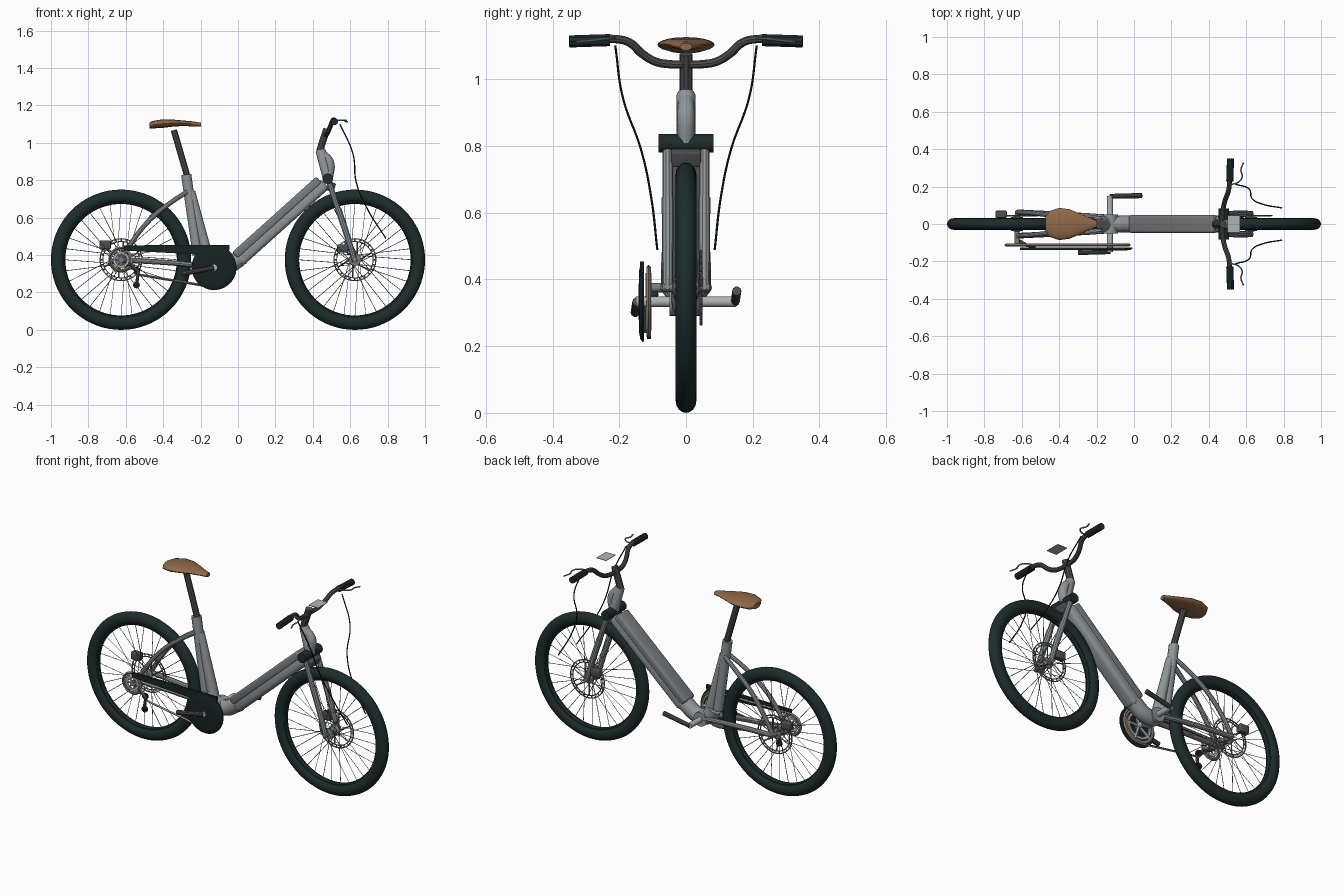
import bpy, bmesh, math
from mathutils import Vector, Matrix

cube = bpy.data.objects.get("Cube")
if cube:
    bpy.data.objects.remove(cube, do_unlink=True)


def material(name, color, rough=0.6):
    m = bpy.data.materials.new(name)
    m.use_nodes = True
    m.diffuse_color = (*color, 1)
    node = m.node_tree.nodes["Principled BSDF"]
    node.inputs["Base Color"].default_value = (*color, 1)
    node.inputs["Roughness"].default_value = rough
    return m


RUBBER = material("dark green black", (0.013, 0.025, 0.025))
GUARD = material("guard black", (0.009, 0.017, 0.018))
FRAME = material("frame grey", (0.28, 0.305, 0.32))
BATTERY = material("battery grey", (0.185, 0.2, 0.21))
DARK = material("dark metal", (0.075, 0.078, 0.08))
STEEL = material("steel", (0.2, 0.21, 0.21))
BROWN = material("saddle brown", (0.28, 0.14, 0.065))
CHAIN = material("chain tan", (0.27, 0.225, 0.15))
LIGHT = material("light grey", (0.42, 0.46, 0.47))
BLACK = material("cable black", (0.01, 0.011, 0.012))


def add(name, mesh, mat):
    """Link a mesh object, colour it and smooth its soft edges."""
    mesh.name = name
    mesh.materials.clear()
    mesh.materials.append(mat)
    mesh.shade_smooth()
    mesh.set_sharp_from_angle(angle=math.radians(35))
    ob = bpy.data.objects.new(name, mesh)
    bpy.context.scene.collection.objects.link(ob)
    return ob


def from_bm(name, bm, mat):
    bmesh.ops.recalc_face_normals(bm, faces=bm.faces)
    mesh = bpy.data.meshes.new(name)
    bm.to_mesh(mesh)
    bm.free()
    return add(name, mesh, mat)


def tubes(name, paths, r, mat, smooth=True, res=3, closed=False):
    """Sweep a round section along each path; r is one radius or one per point."""
    cu = bpy.data.curves.new(name, "CURVE")
    cu.dimensions = "3D"
    cu.bevel_depth = 1
    cu.bevel_resolution = res
    cu.use_fill_caps = True
    cu.resolution_u = 8
    for pts in paths:
        sp = cu.splines.new("BEZIER" if smooth else "POLY")
        target = sp.bezier_points if smooth else sp.points
        target.add(len(pts) - 1)
        sp.use_cyclic_u = closed
        for i, (p, co) in enumerate(zip(target, pts)):
            p.co = co if smooth else (*co, 1)
            p.radius = r[i] if isinstance(r, (list, tuple)) else r
            if smooth:
                p.handle_left_type = p.handle_right_type = "AUTO"
    tmp = bpy.data.objects.new(name + "_path", cu)
    bpy.context.scene.collection.objects.link(tmp)
    bpy.context.view_layer.update()
    deps = bpy.context.evaluated_depsgraph_get()
    mesh = bpy.data.meshes.new_from_object(tmp.evaluated_get(deps))
    bpy.data.objects.remove(tmp, do_unlink=True)
    return add(name, mesh, mat)


def revolve(name, profile, center, mat, segs=32, closed=False):
    """Turn a (radius, y) profile round an axis parallel to y."""
    bm = bmesh.new()
    rings = []
    for k in range(segs):
        a = 2 * math.pi * k / segs
        rings.append([bm.verts.new((center[0] + r * math.cos(a), center[1] + y,
                                    center[2] + r * math.sin(a))) for r, y in profile])
    n = len(profile)
    for k in range(segs):
        A, B = rings[k], rings[(k + 1) % segs]
        for i in range(n if closed else n - 1):
            j = (i + 1) % n
            bm.faces.new((A[i], A[j], B[j], B[i]))
    if not closed:
        for end in (0, n - 1):
            bm.faces.new([ring[end] for ring in rings])
    return from_bm(name, bm, mat)


def washer(name, r0, r1, y0, y1, x, z, mat):
    return revolve(name, [(r0, y0), (r1, y0), (r1, y1), (r0, y1)], (x, 0, z), mat, 48, True)


def spread(x, y, z, r0, r1, count, twist=0):
    """Paths that radiate from a centre in the plane of a wheel."""
    turns = [2 * math.pi * k / count for k in range(count)]
    return [[(x + r * math.cos(a + t), y, z + r * math.sin(a + t))
             for r, t in ((r0, 0), (r1, twist))] for a in turns]


def box(name, center, size, mat, angle=0, bevel=0.006):
    bm = bmesh.new()
    bmesh.ops.create_cube(bm, size=1, matrix=Matrix.Diagonal((*size, 1)))
    if bevel:
        bmesh.ops.bevel(bm, geom=bm.edges[:], offset=bevel, segments=3,
                        profile=0.5, affect="EDGES")
    bm.transform(Matrix.Translation(center) @ Matrix.Rotation(-angle, 4, "Y"))
    return from_bm(name, bm, mat)


def both(*pts):
    """A path and its mirror image across the centre plane."""
    return [list(pts), [(x, -y, z) for x, y, z in pts]]


# Wheels: tyre, rim, spokes, hub and drilled brake rotor
HUB = 0.375
for label, cx in (("rear", -0.625), ("front", 0.625)):
    c = (cx, 0, HUB)
    ring = [2 * math.pi * k / 16 for k in range(16)]
    revolve(label + "_tyre", [(0.339 + 0.036 * math.cos(a), 0.031 * math.sin(a)) for a in ring],
            c, RUBBER, 72, True)
    revolve(label + "_rim", [(0.322, -0.02), (0.322, 0.02), (0.303, 0.015), (0.298, 0),
                             (0.303, -0.015)], c, RUBBER, 72, True)
    spokes = []
    for k in range(32):
        a = 2 * math.pi * k / 32
        b = a + (0.9 if k % 4 < 2 else -0.9)
        y = 0.032 if k % 2 else -0.032
        spokes.append([(cx + 0.028 * math.cos(b), y, HUB + 0.028 * math.sin(b)),
                       (cx + 0.302 * math.cos(a), 0, HUB + 0.302 * math.sin(a))])
    tubes(label + "_spokes", spokes, 0.0017, STEEL, False, 0)
    revolve(label + "_hub", [(0.012, -0.07), (0.012, -0.04), (0.032, -0.036), (0.032, -0.028),
                             (0.018, -0.02), (0.018, 0.02), (0.032, 0.028), (0.032, 0.036),
                             (0.012, 0.04), (0.012, 0.07)], c, STEEL)
    washer(label + "_rotor_edge", 0.109, 0.115, 0.043, 0.047, cx, HUB, STEEL)
    washer(label + "_rotor_band", 0.095, 0.1, 0.043, 0.047, cx, HUB, STEEL)
    tubes(label + "_rotor_links", spread(cx, 0.045, HUB, 0.098, 0.111, 24), 0.004, STEEL, False, 0)
    tubes(label + "_rotor_arms", spread(cx, 0.045, HUB, 0.025, 0.096, 6, 0.4), 0.004, STEEL, False, 0)
    back = 0.085 if cx < 0 else 0.065
    box(label + "_brake_caliper", (cx - back, 0.052, HUB + back - 0.005), (0.06, 0.038, 0.045), DARK)

# Frame: elbow, seat tube with gusset, stays
tubes("frame_elbow", [[(-0.19, 0, 0.4), (-0.155, 0, 0.345), (-0.09, 0, 0.328), (0.01, 0, 0.382)]],
      [0.042, 0.044, 0.044, 0.046], FRAME, res=5)
tubes("seat_tube", [[(-0.277, 0, 0.83), (-0.215, 0, 0.4)]], 0.028, FRAME, False, 5)
tubes("seat_tube_gusset", [[(-0.25, 0, 0.74), (-0.162, 0, 0.38)]], [0.022, 0.032], FRAME, False, 5)
tubes("seat_post", [[(-0.265, 0, 0.8), (-0.343, 0, 1.068)]], 0.018, DARK, False)
tubes("seat_stays", both((-0.27, 0.018, 0.74), (-0.36, 0.035, 0.68), (-0.47, 0.05, 0.59),
                         (-0.56, 0.06, 0.48), (-0.625, 0.063, 0.375)), 0.013, FRAME)
tubes("chain_stays", both((-0.13, 0.035, 0.335), (-0.28, 0.045, 0.352),
                          (-0.625, 0.063, 0.375)), 0.015, FRAME)

# Down tube with battery along its upper half
low, high = Vector((-0.008, 0, 0.374)), Vector((0.457, 0, 0.792))
axis = high - low
tilt = math.atan2(axis.z, axis.x)
up = Vector((-math.sin(tilt), 0, math.cos(tilt)))
mid = (low + high) / 2
box("down_tube", mid - up * 0.012, (axis.length, 0.09, 0.07), FRAME, tilt, 0.022)
box("battery", mid + up * 0.023, (axis.length - 0.02, 0.096, 0.046), BATTERY, tilt, 0.012)

# Head tube, crown and fork
tubes("head_tube", [[(0.482, 0, 0.805), (0.443, 0, 0.953), (0.44, 0, 0.963)]],
      [0.028, 0.028, 0.023], FRAME, False, 5)
tubes("head_tube_bulge", [[(0.45, 0, 0.945), (0.488, 0, 0.895), (0.485, 0, 0.81)]],
      [0.022, 0.027, 0.024], FRAME, res=5)
revolve("fork_crown", [(0.028, -0.082), (0.028, 0.082)], (0.48, 0, 0.808), RUBBER, 20)
box("fork_bridge", (0.498, 0, 0.765), (0.04, 0.09, 0.05), DARK, math.radians(-20))
tubes("fork_uppers", both((0.487, 0.055, 0.79), (0.54, 0.055, 0.63)), 0.0155, FRAME, False)
tubes("fork_lowers", both((0.536, 0.055, 0.645), (0.585, 0.055, 0.5), (0.625, 0.055, 0.365)),
      [0.018, 0.017, 0.015], FRAME, False)

# Stem, handlebar, grips, levers, cables and display
tubes("stem", [[(0.436, 0, 0.955), (0.475, 0, 1.075)]], 0.02, DARK, False)
half = [(0.472, 0.05, 1.045), (0.478, 0.09, 1.052), (0.488, 0.13, 1.075),
        (0.503, 0.17, 1.11), (0.51, 0.21, 1.12), (0.516, 0.34, 1.113)]
bar = [(x, -y, z) for x, y, z in reversed(half)] + [(0.47, 0, 1.044)] + half
tubes("handlebar", [bar], 0.013, DARK)
tubes("grips", both((0.512, 0.228, 1.117), (0.516, 0.35, 1.113)), 0.019, RUBBER, False)
tubes("brake_levers", both((0.515, 0.213, 1.122), (0.548, 0.218, 1.122), (0.578, 0.25, 1.12),
                           (0.572, 0.29, 1.115), (0.585, 0.328, 1.112)), 0.004, FRAME)
tubes("brake_cables", both((0.545, 0.212, 1.1), (0.615, 0.188, 0.94), (0.632, 0.135, 0.79),
                           (0.69, 0.105, 0.65), (0.79, 0.086, 0.49)), 0.0035, BLACK, res=1)
box("display", (0.533, 0, 1.119), (0.065, 0.09, 0.003), LIGHT, bevel=0)

# Saddle: lens-shaped sections (x, half width, bottom, top)
sections = [(-0.474, 0.035, 1.077, 1.108), (-0.455, 0.068, 1.077, 1.117),
            (-0.4, 0.086, 1.08, 1.126), (-0.345, 0.079, 1.087, 1.124), (-0.29, 0.056, 1.09, 1.119),
            (-0.235, 0.032, 1.087, 1.114), (-0.198, 0.018, 1.086, 1.108)]
bm = bmesh.new()
loops = []
for x, w, b, t in sections:
    loops.append([bm.verts.new((x, w * math.cos(a), (b + t) / 2 + (t - b) / 2 * math.sin(a)))
                  for a in (2 * math.pi * k / 20 for k in range(20))])
for A, B in zip(loops, loops[1:]):
    for i in range(20):
        bm.faces.new((A[i - 1], A[i], B[i], B[i - 1]))
bm.faces.new(loops[0])
bm.faces.new(loops[-1])
from_bm("saddle", bm, BROWN)

# Cranks and chainring
BX, BZ = -0.128, 0.333
revolve("crank_axle", [(0.016, -0.15), (0.016, 0.15)], (BX, 0, BZ), LIGHT)
revolve("bottom_bracket", [(0.042, -0.05), (0.042, 0.05)], (BX, 0, BZ), FRAME)
for label, s in (("left", 1), ("right", -1)):
    tubes(label + "_crank", [[(BX, s * 0.148, BZ), (BX + s * 0.17, s * 0.152, BZ + s * 0.032)]],
          [0.013, 0.014], DARK, False)
washer("chainring", 0.086, 0.102, -0.115, -0.109, BX, BZ, CHAIN)
washer("chainring_carrier", 0.066, 0.08, -0.117, -0.107, BX, BZ, LIGHT)
tubes("chainring_arms", spread(BX, -0.112, BZ, 0, 0.09, 5), 0.009, LIGHT, False, 1)

# Chain guard: shallow dome with a tapering bar
revolve("chain_guard_disc", [(0.119, -0.126), (0.12, -0.13), (0.112, -0.137), (0.09, -0.141),
                             (0.03, -0.142)], (BX, 0, BZ), GUARD, 48)
bm = bmesh.new()
outline = [(-0.61, 0.452), (-0.61, 0.424), (-0.25, 0.405), (-0.05, 0.38), (-0.045, 0.454)]
face = bm.faces.new([bm.verts.new((x, -0.138, z)) for x, z in outline])
side = bmesh.ops.extrude_face_region(bm, geom=[face])
bmesh.ops.translate(bm, verts=[v for v in side["geom"] if isinstance(v, bmesh.types.BMVert)],
                    vec=(0, 0.012, 0))
from_bm("chain_guard_bar", bm, GUARD)

# Rear sprocket, derailleur and chain
washer("sprocket", 0.05, 0.063, -0.115, -0.109, -0.625, HUB, CHAIN)
washer("sprocket_carrier", 0.03, 0.044, -0.115, -0.109, -0.625, HUB, LIGHT)
tubes("sprocket_arms", spread(-0.625, -0.112, HUB, 0, 0.052, 6), 0.005, LIGHT, False, 1)
revolve("sprocket_axle", [(0.014, -0.118), (0.014, -0.03)], (-0.625, 0, HUB), STEEL, 16)
for label, x, z in (("upper", -0.54, 0.318), ("lower", -0.543, 0.24)):
    revolve(label + "_jockey_wheel", [(0.018, -0.117), (0.018, -0.105)], (x, 0, z), BLACK, 16)
tubes("derailleur", [[(-0.615, -0.09, 0.355), (-0.57, -0.115, 0.345), (-0.532, -0.118, 0.315),
                      (-0.543, -0.118, 0.24)]], 0.009, DARK, False)
loop = [(BX + 0.104 * math.cos(a), -0.112, BZ + 0.104 * math.sin(a))
        for a in (math.radians(d) for d in range(-95, 96, 19))]
loop += [(-0.625 + 0.062 * math.cos(a), -0.112, HUB + 0.062 * math.sin(a))
         for a in (math.radians(d) for d in range(90, 311, 20))]
loop += [(-0.555, -0.112, 0.33), (-0.53, -0.112, 0.295)]
tubes("chain", [loop], 0.007, CHAIN, False, 0, True)
